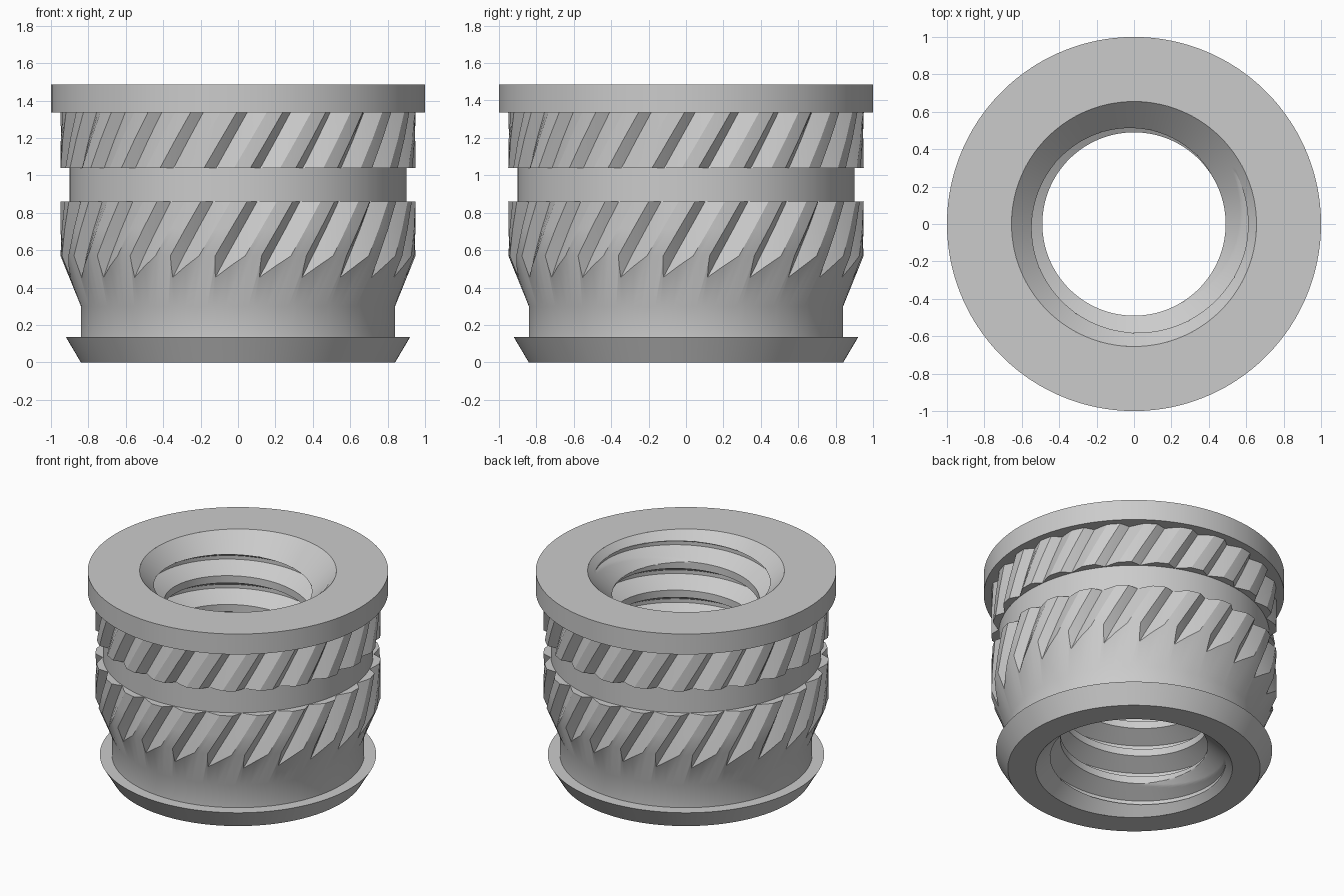
import bpy, bmesh, math
from math import tau, cos, sin

old = bpy.data.objects.get("Cube")
if old:
    bpy.data.objects.remove(old, do_unlink=True)

metal = bpy.data.materials.new("grey_metal")
metal.use_nodes = True
GREY = (0.6, 0.6, 0.6, 1)
metal.diffuse_color = GREY
metal.node_tree.nodes["Principled BSDF"].inputs["Base Color"].default_value = GREY

HEIGHT = 1.485
MOUTH = 0.655          # hole radius at both end faces


def make_grid(name, columns, outward):
    """Skin a list of point columns, weld it and shade it."""
    bm = bmesh.new()
    grid = [[bm.verts.new(p) for p in col] for col in columns]
    for a, b in zip(grid, grid[1:]):
        for j in range(len(a) - 1):
            quad = (a[j], b[j], b[j + 1], a[j + 1])
            bm.faces.new(quad if outward else quad[::-1])
    bmesh.ops.remove_doubles(bm, verts=bm.verts, dist=0.00002)
    bmesh.ops.dissolve_degenerate(bm, edges=bm.edges, dist=0.00001)
    mesh = bpy.data.meshes.new(name)
    bm.to_mesh(mesh)
    bm.free()
    obj = bpy.data.objects.new(name, mesh)
    mesh.materials.append(metal)
    bpy.context.collection.objects.link(obj)
    bpy.ops.object.select_all(action='DESELECT')
    obj.select_set(True)
    bpy.context.view_layer.objects.active = obj
    bpy.ops.object.shade_smooth_by_angle(angle=math.radians(24))


def polar(r, angle, z):
    return (r * cos(angle), r * sin(angle), z)


# Knurl: each tooth has a flat land, a steep wall and a shallow wall
TEETH = 24
CREST, ROOT = 0.95, 0.903
WAIST, NECK = 0.90, 0.84
TAPER_LOW, TAPER_HIGH = 0.30, 0.57
LOW_START, LOW_END, TOP_START, TOP_END = 0.46, 0.86, 1.04, 1.335
TWIST = 0.62           # radians per unit of height
LAND_END, VALLEY = 0.35, 0.59


def tooth_radius(f):
    if f <= LAND_END:
        return CREST
    if f <= VALLEY:
        return CREST + (ROOT - CREST) * (f - LAND_END) / (VALLEY - LAND_END)
    return ROOT + (CREST - ROOT) * (f - VALLEY) / (1 - VALLEY)


def lower_profile(r):
    # height where this groove line runs out on the taper
    runout = TAPER_LOW + (TAPER_HIGH - TAPER_LOW) * (r - NECK) / (CREST - NECK)
    return [(MOUTH, 0), (NECK, 0), (0.92, 0.135), (NECK, 0.135),
            (NECK, TAPER_LOW), (r, runout), (r, TAPER_HIGH),
            (r, 0.715), (r, LOW_END), (WAIST, LOW_END), (WAIST, TOP_START)]


def upper_profile(r):
    return [(WAIST, TOP_START), (r, TOP_START), (r, 1.19), (r, TOP_END),
            (1, TOP_END), (1, HEIGHT), (MOUTH, HEIGHT)]


def knurled_part(name, profile, start, end, valley_angle):
    """Turned part whose grooves twist only between two heights."""
    columns = []
    for t in range(TEETH + 1):
        for f in [0, 0.12, 0.24, LAND_END, 0.47, VALLEY, 0.8][:7 if t < TEETH else 1]:
            angle = (t + f - VALLEY) * tau / TEETH + math.radians(valley_angle - 90)
            columns.append([
                polar(r, angle + TWIST * (max(start, min(end, z)) - start), z)
                for r, z in profile(tooth_radius(f))])
    make_grid(name, columns, True)


knurled_part("lower_body", lower_profile, LOW_START, LOW_END, 7.3)
knurled_part("upper_body", upper_profile, TOP_START, TOP_END, 7.6)

# Threaded bore with a countersink at each end
PITCH, MINOR, MAJOR = 0.2116, 0.49, 0.61
ROWS, SIDES = 32, 144
OFFSET = 0.847


def thread_radius(turn, z):
    f = (z / PITCH - turn + OFFSET) % 1
    ramp = min(f - 0.25, 1 - f) / 0.3125
    return MINOR + (MAJOR - MINOR) * max(0, min(1, ramp))


def sink_radius(z):
    return MOUTH - min(z, HEIGHT - z)


def bore_column(i, row_count):
    turn = i / SIDES
    heights = [max(0, min(HEIGHT, PITCH * (turn + j / ROWS - OFFSET)))
               for j in range(-ROWS, row_count)]
    gaps = [thread_radius(turn, z) - sink_radius(z) for z in heights]
    # slide the nearest row onto each crossing of thread and countersink
    snapped = list(heights)
    for j in range(len(gaps) - 1):
        if gaps[j] * gaps[j + 1] < 0:
            s = gaps[j] / (gaps[j] - gaps[j + 1])
            z = heights[j] + s * (heights[j + 1] - heights[j])
            snapped[j + round(s)] = z
    return [polar(max(thread_radius(turn, z), sink_radius(z)), turn * tau, z)
            for z in snapped]


turns = math.ceil(HEIGHT / PITCH) + 2
make_grid("threaded_bore",
          [bore_column(i, turns * ROWS) for i in range(SIDES + 1)], False)
